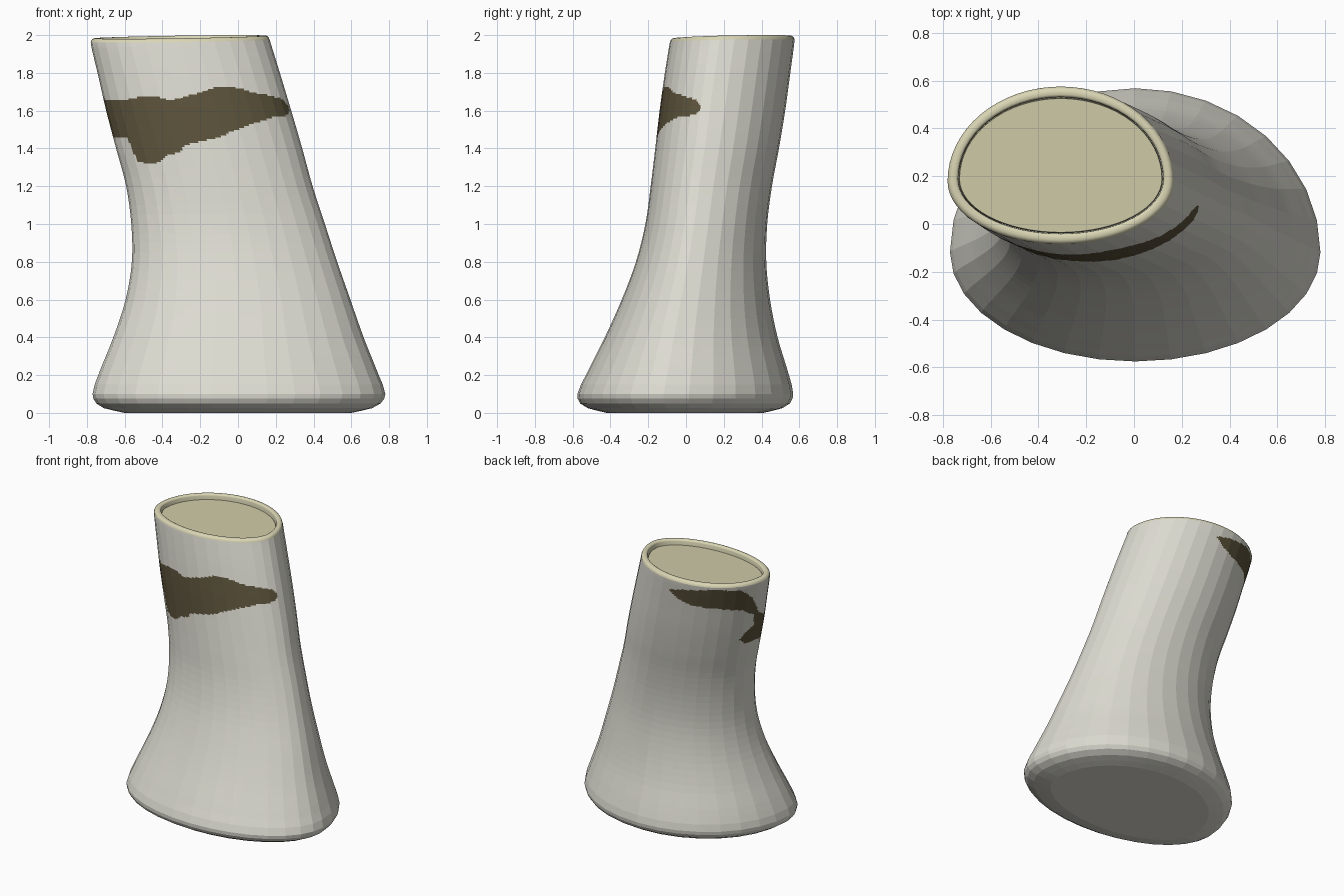
import bpy, bmesh, math

if "Cube" in bpy.data.objects:
    bpy.data.objects.remove(bpy.data.objects["Cube"])

SIDES, SUB = 32, 6          # visible facets, columns per facet

# Trunk profile: height, left x, right x, front y, back y
PROFILE = [
    (0.00, -0.60, 0.60, -0.42, 0.41), (0.025, -0.71, 0.71, -0.52, 0.51),
    (0.05, -0.75, 0.755, -0.56, 0.55), (0.10, -0.77, 0.78, -0.575, 0.568),
    (0.20, -0.74, 0.745, -0.53, 0.545), (0.40, -0.66, 0.665, -0.43, 0.485),
    (0.60, -0.595, 0.595, -0.34, 0.445), (0.80, -0.562, 0.525, -0.265, 0.425),
    (1.00, -0.565, 0.46, -0.215, 0.43), (1.20, -0.592, 0.395, -0.187, 0.455),
    (1.40, -0.645, 0.34, -0.163, 0.492), (1.60, -0.697, 0.282, -0.14, 0.525),
    (1.80, -0.742, 0.222, -0.113, 0.552), (1.95, -0.776, 0.176, -0.09, 0.572),
    (1.98, -0.78, 0.167, -0.085, 0.575)]

# Outline of the dark bark scar: angle (0 = right, 180 = left, 270 = front), height
SCAR = [
    (86, 1.90), (100, 1.93), (125, 1.96), (150, 1.95), (164, 1.86), (176, 1.70),
    (188, 1.665), (217, 1.655), (234, 1.68), (245, 1.685), (253, 1.66), (265, 1.68),
    (283, 1.725), (295, 1.735), (309, 1.70), (327, 1.68), (343, 1.655), (350, 1.62),
    (345, 1.58), (320, 1.565), (304, 1.535), (290, 1.50), (278, 1.46), (256, 1.42),
    (250, 1.38), (240, 1.36), (236, 1.33), (225, 1.315), (216, 1.335), (212, 1.455),
    (180, 1.465), (163, 1.47), (156, 1.51), (160, 1.56), (170, 1.61), (169, 1.70),
    (155, 1.77), (130, 1.80), (108, 1.81), (94, 1.85)]


def material(name, rgb):
    m = bpy.data.materials.new(name)
    m.diffuse_color = (*rgb, 1)
    m.use_nodes = True
    m.node_tree.nodes["Principled BSDF"].inputs["Base Color"].default_value = m.diffuse_color
    return m


def extents(z):
    """Smooth interpolation of the profile at height z."""
    i = 0
    while i < len(PROFILE) - 2 and PROFILE[i + 1][0] < z:
        i += 1
    p1, p2 = PROFILE[i], PROFILE[i + 1]
    p0, p3 = PROFILE[max(i - 1, 0)], PROFILE[min(i + 2, len(PROFILE) - 1)]
    h = p2[0] - p1[0]
    u = (z - p1[0]) / h
    out = []
    for k in range(1, 5):
        m1 = (p2[k] - p0[k]) / (p2[0] - p0[0]) * h
        m2 = (p3[k] - p1[k]) / (p3[0] - p1[0]) * h
        out.append((2*u**3 - 3*u**2 + 1) * p1[k] + (u**3 - 2*u**2 + u) * m1
                   + (3*u**2 - 2*u**3) * p2[k] + (u**3 - u**2) * m2)
    return out


def egg(t, ext, z, inset=0.0):
    """Point on the egg-shaped section; the cut top dips to the front left."""
    x0, x1, y0, y1 = ext
    c, s = math.cos(t), math.sin(t)
    x = (x0 + x1) / 2 + ((x1 - x0) / 2 - inset) * c
    y = (y0 + y1) / 2 + ((y1 - y0) / 2 - inset) * (s * (1.2 if s > 0 else 0.8) - 0.2)
    return x, y, z - 0.01 * (1 - math.cos(t - math.pi / 4)) * (z / 2) ** 8


def in_scar(a, z):
    inside = False
    for (a0, z0), (a1, z1) in zip(SCAR, SCAR[1:] + SCAR[:1]):
        if (z0 > z) != (z1 > z) and a < a0 + (z - z0) / (z1 - z0) * (a1 - a0):
            inside = not inside
    return inside


def loft(name, rings, mats, cap_start=False, cap_end=False, rule=None):
    """Skin a list of closed rings of points."""
    bm = bmesh.new()
    vs = [[bm.verts.new(p) for p in r] for r in rings]
    n = len(vs[0])
    for j in range(len(vs) - 1):
        for i in range(n):
            k = (i + 1) % n
            f = bm.faces.new((vs[j][i], vs[j][k], vs[j + 1][k], vs[j + 1][i]))
            if rule:
                f.material_index = rule(i, j)
    if cap_start:
        bm.faces.new(vs[0][::-1])
    if cap_end:
        bm.faces.new(vs[-1])
    me = bpy.data.meshes.new(name)
    bm.to_mesh(me)
    bm.free()
    ob = bpy.data.objects.new(name, me)
    bpy.context.collection.objects.link(ob)
    for m in mats:
        me.materials.append(m)
    return ob


bark = material("pale bark", (0.72, 0.71, 0.64))
scar = material("dark scar", (0.105, 0.085, 0.044))
rim_col = material("cream rim", (0.70, 0.67, 0.46))
wood = material("cream wood", (0.63, 0.60, 0.39))

# Bark: faceted tube, rows packed closely where the scar is
heights = [0, 0.012, 0.025, 0.05, 0.075, 0.10] + [0.15 + 0.05 * i for i in range(23)]
heights += [1.29 + 0.01 * i for i in range(70)]
rings = []
for z in heights:
    ext = extents(z)
    corners = [egg(2 * math.pi * i / SIDES, ext, z) for i in range(SIDES)]
    rings.append([tuple(p + (q - p) * k / SUB for p, q in zip(corners[i], corners[(i + 1) % SIDES]))
                  for i in range(SIDES) for k in range(SUB)])


def bark_rule(i, j):
    return int(in_scar((i + 0.5) * 360 / (SIDES * SUB), (heights[j] + heights[j + 1]) / 2))


loft("bark_trunk", rings, [bark, scar], cap_start=True, rule=bark_rule)

# Raised rim around the cut top
top = PROFILE[-1][1:]


def top_ring(inset, z):
    return [egg(2 * math.pi * i / 64, top, z, inset) for i in range(64)]


rim = loft("cut_rim", [top_ring(a, z) for a, z in (
    (0.0, 1.978), (0.003, 1.988), (0.009, 1.996), (0.018, 2.0),
    (0.034, 2.0), (0.041, 1.996), (0.044, 1.988), (0.045, 1.94))], [rim_col])
bpy.context.view_layer.objects.active = rim
rim.select_set(True)
bpy.ops.object.shade_smooth_by_angle(angle=math.radians(50))

# Sunken wood face inside the rim
loft("cut_wood_face", [top_ring(0.046, 1.94), top_ring(0.05, 1.962)], [wood], cap_end=True)
